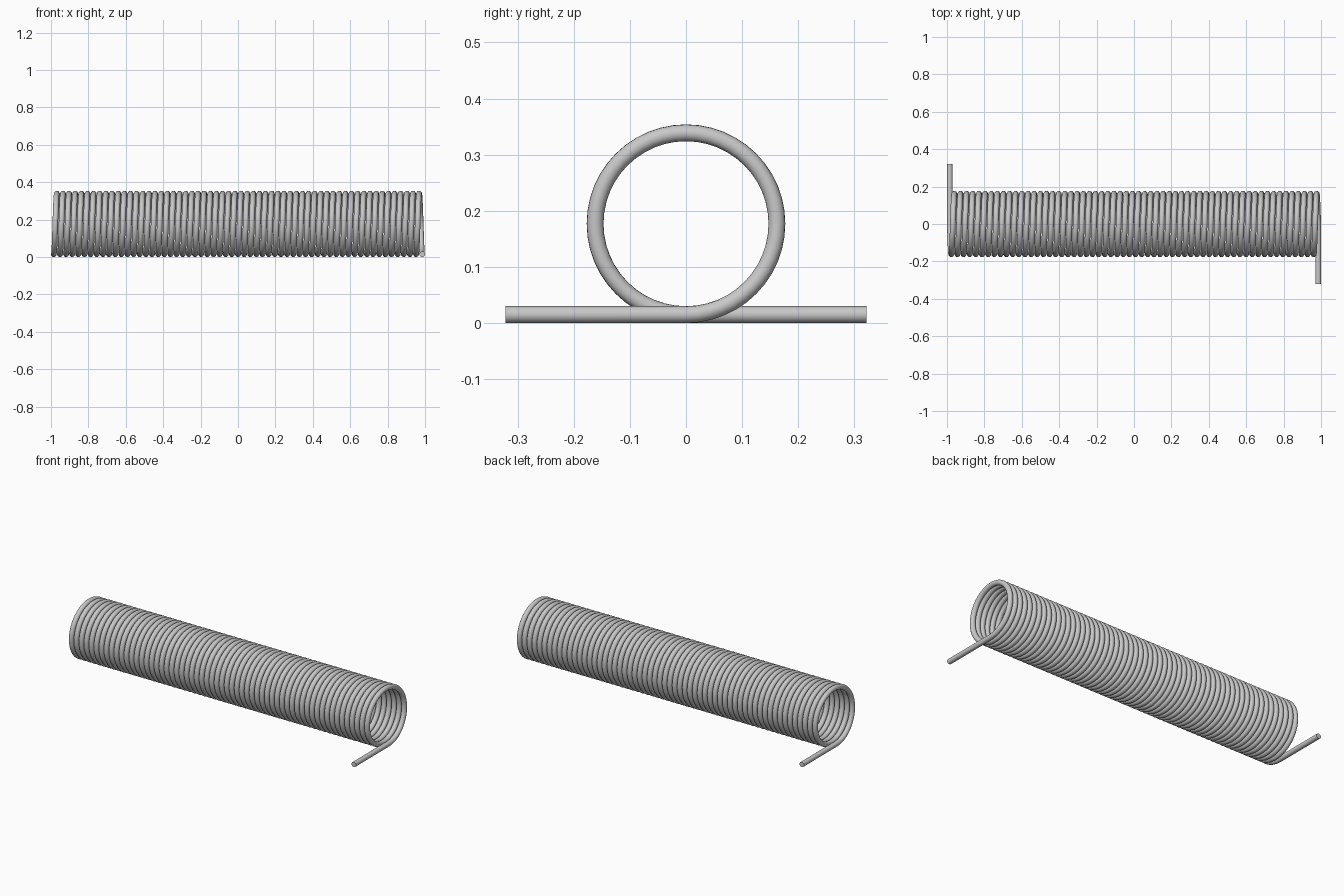
import bpy
import math

if "Cube" in bpy.data.objects:
    bpy.data.objects.remove(bpy.data.objects["Cube"])

WIRE = 0.015        # wire radius
COIL = 0.162        # coil radius to wire centre
HALF = 0.985        # half length between end wires
LEG = 0.322         # reach of the straight legs
TURNS = 60
STEPS = 48          # segments per turn

# Wire path: straight leg, tight helix along x, straight leg
path = [(-HALF, LEG, WIRE)]
for i in range(TURNS * STEPS + 1):
    a = 2 * math.pi * i / STEPS
    x = -HALF + 2 * HALF * i / (TURNS * STEPS)
    path.append((x, -COIL * math.sin(a), WIRE + COIL - COIL * math.cos(a)))
path.append((HALF, -LEG, WIRE))

# Round wire swept along the path, with flat capped ends
curve = bpy.data.curves.new("spring_wire", 'CURVE')
curve.dimensions = '3D'
curve.bevel_depth = WIRE
curve.bevel_resolution = 6
curve.use_fill_caps = True
spline = curve.splines.new('POLY')
spline.points.add(len(path) - 1)
for point, co in zip(spline.points, path):
    point.co = (*co, 1)

# Steel colour
steel = bpy.data.materials.new("grey steel")
steel.diffuse_color = (0.58, 0.58, 0.58, 1)
steel.use_nodes = True
steel.node_tree.nodes["Principled BSDF"].inputs["Base Color"].default_value = steel.diffuse_color
curve.materials.append(steel)

# Turn the swept wire into a smooth mesh
spring = bpy.data.objects.new("coil_spring", curve)
bpy.context.collection.objects.link(spring)
bpy.context.view_layer.objects.active = spring
spring.select_set(True)
bpy.ops.object.convert(target='MESH')
bpy.ops.object.shade_smooth_by_angle(angle=math.radians(40))
